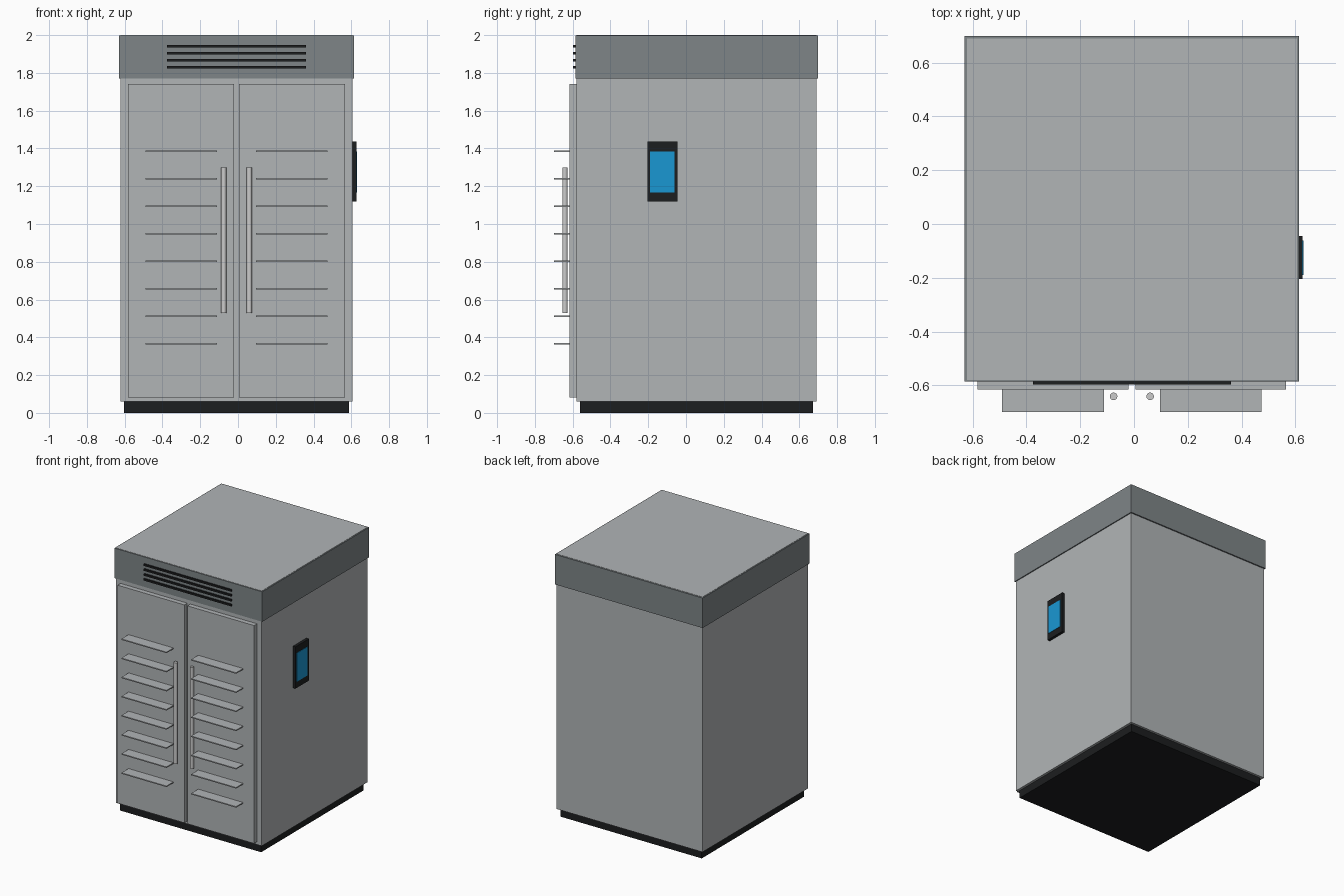
import bpy, bmesh
from mathutils import Matrix

if "Cube" in bpy.data.objects:
    bpy.data.objects.remove(bpy.data.objects["Cube"])


def material(name, rgb):
    m = bpy.data.materials.new(name)
    m.diffuse_color = (*rgb, 1)
    m.use_nodes = True
    m.node_tree.nodes["Principled BSDF"].inputs["Base Color"].default_value = m.diffuse_color
    return m


STEEL = material("steel", (0.44, 0.46, 0.47))
DARK_STEEL = material("dark_steel", (0.21, 0.235, 0.245))
BRIGHT = material("bright_metal", (0.6, 0.6, 0.6))
BLACK = material("black", (0.012, 0.013, 0.014))
BLUE = material("screen_blue", (0.01, 0.31, 0.65))


def add(name, bm, mat):
    me = bpy.data.meshes.new(name)
    bm.to_mesh(me)
    bm.free()
    me.materials.append(mat)
    ob = bpy.data.objects.new(name, me)
    bpy.context.collection.objects.link(ob)
    return ob


def box(name, x, y, z, mat):
    """Box from (min, max) pairs on each axis."""
    bm = bmesh.new()
    size = [b - a for a, b in (x, y, z)]
    mid = [(a + b) / 2 for a, b in (x, y, z)]
    bmesh.ops.create_cube(bm, size=1, matrix=Matrix.Translation(mid) @ Matrix.Diagonal((*size, 1)))
    return add(name, bm, mat)


def rod(name, x, y, z, radius, mat):
    """Upright smooth cylinder."""
    bm = bmesh.new()
    bmesh.ops.create_cone(bm, cap_ends=True, segments=24, radius1=radius, radius2=radius,
                          depth=z[1] - z[0],
                          matrix=Matrix.Translation((x, y, (z[0] + z[1]) / 2)))
    for f in bm.faces:
        f.smooth = len(f.verts) == 4
    for e in bm.edges:
        e.smooth = all(len(f.verts) == 4 for f in e.link_faces)
    return add(name, bm, mat)


CX = -0.008  # centre line of the cabinet

# Cabinet, header band and recessed plinth
box("cabinet", (CX - 0.614, CX + 0.614), (-0.58, 0.69), (0.06, 2.0), STEEL)
box("header_band", (CX - 0.622, CX + 0.622), (-0.586, 0.70), (1.77, 1.998), DARK_STEEL)
box("plinth", (CX - 0.595, CX + 0.595), (-0.56, 0.672), (0, 0.062), BLACK)

# Vent slats in the header
for i in range(4):
    z = 1.83 + i * 0.0373
    box(f"vent_slat_{i + 1}", (CX - 0.368, CX + 0.368), (-0.597, -0.58), (z - 0.007, z + 0.007), BLACK)

# Doors, shelves and handles, mirrored about the centre line
for side, s in (("left", -1), ("right", 1)):
    def span(a, b):
        return tuple(sorted((CX + s * a, CX + s * b)))

    box(f"{side}_door", span(0.013, 0.574), (-0.616, -0.575), (0.082, 1.74), STEEL)
    rod(f"{side}_handle", CX + s * 0.068, -0.641, (0.53, 1.30), 0.014, BRIGHT)
    for i in range(8):
        z = 0.366 + i * 0.1455
        box(f"{side}_shelf_{i + 1}", span(0.104, 0.482), (-0.70, -0.61), (z - 0.004, z + 0.004), STEEL)

# Control panel on the right side
box("control_panel", (0.60, 0.627), (-0.205, -0.044), (1.119, 1.437), BLACK)
box("control_screen", (0.62, 0.63), (-0.19, -0.062), (1.167, 1.385), BLUE)
